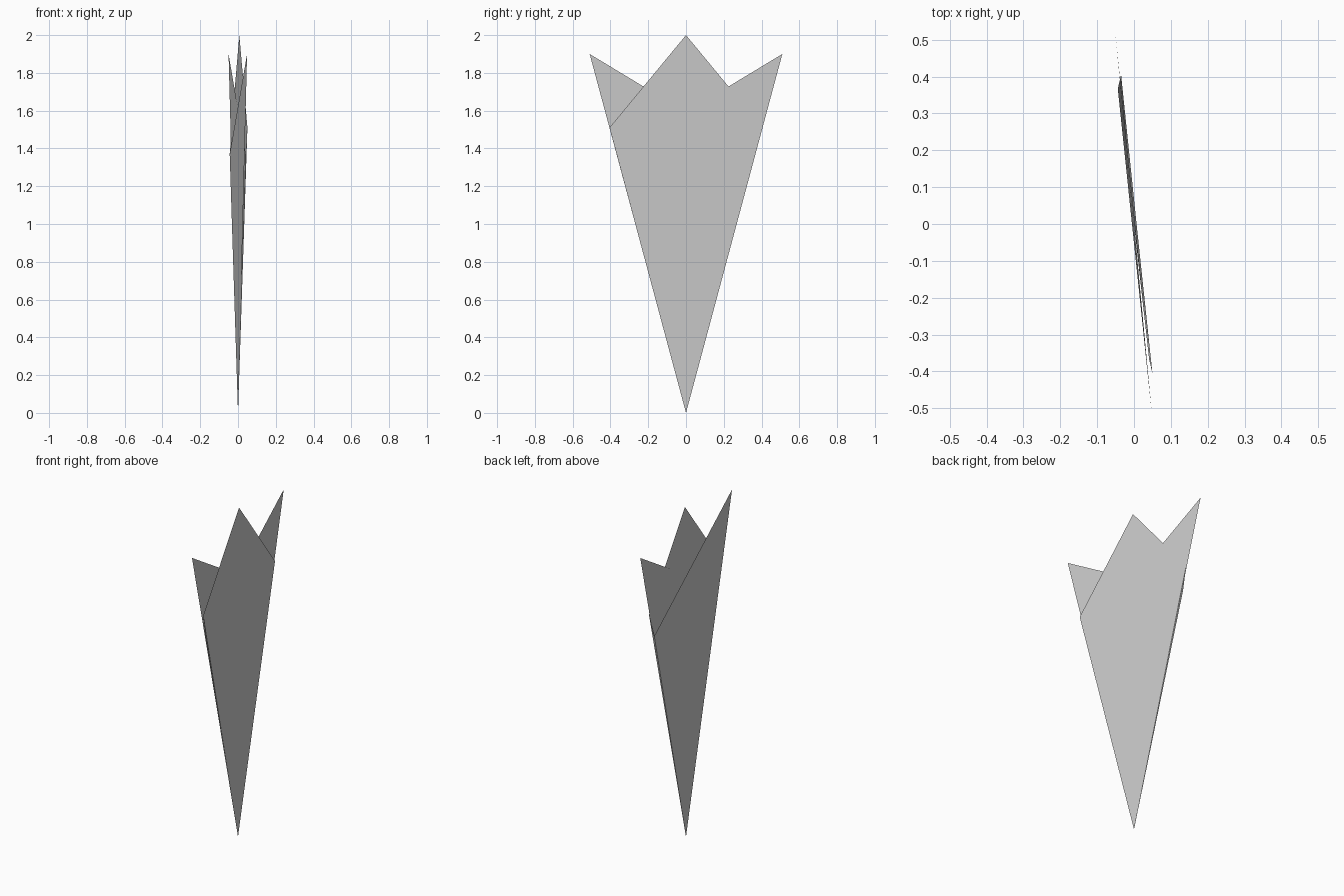
import bpy

if "Cube" in bpy.data.objects:
    bpy.data.objects.remove(bpy.data.objects["Cube"])


def sheet(name, outline):
    """One flat folded layer of paper, fanned out from the bottom point."""
    mesh = bpy.data.meshes.new(name)
    pts = [(0, 0, 0)] + outline
    n = len(outline)
    mesh.from_pydata(pts, [], [(0, i, i + 1) for i in range(1, n)])
    obj = bpy.data.objects.new(name, mesh)
    bpy.context.collection.objects.link(obj)
    return obj


# kite-shaped layer with the middle point
sheet("kite_layer", [(0.05, -0.405, 1.51), (0.007, 0, 2), (-0.035, 0.405, 1.51)])

# two slanted layers whose points lean to opposite sides
sheet("middle_layer", [(0.041, -0.367, 1.37), (-0.05, 0.51, 1.9)])
sheet("outer_layer", [(0.048, -0.51, 1.9), (-0.044, 0.367, 1.37)])

# narrow folded edge joining the kite to the outer layer
sheet("fold_edge", [(-0.035, 0.405, 1.51), (-0.044, 0.367, 1.37)])
sheet("fold_edge_opposite", [(0.041, -0.367, 1.37), (0.05, -0.405, 1.51)])
